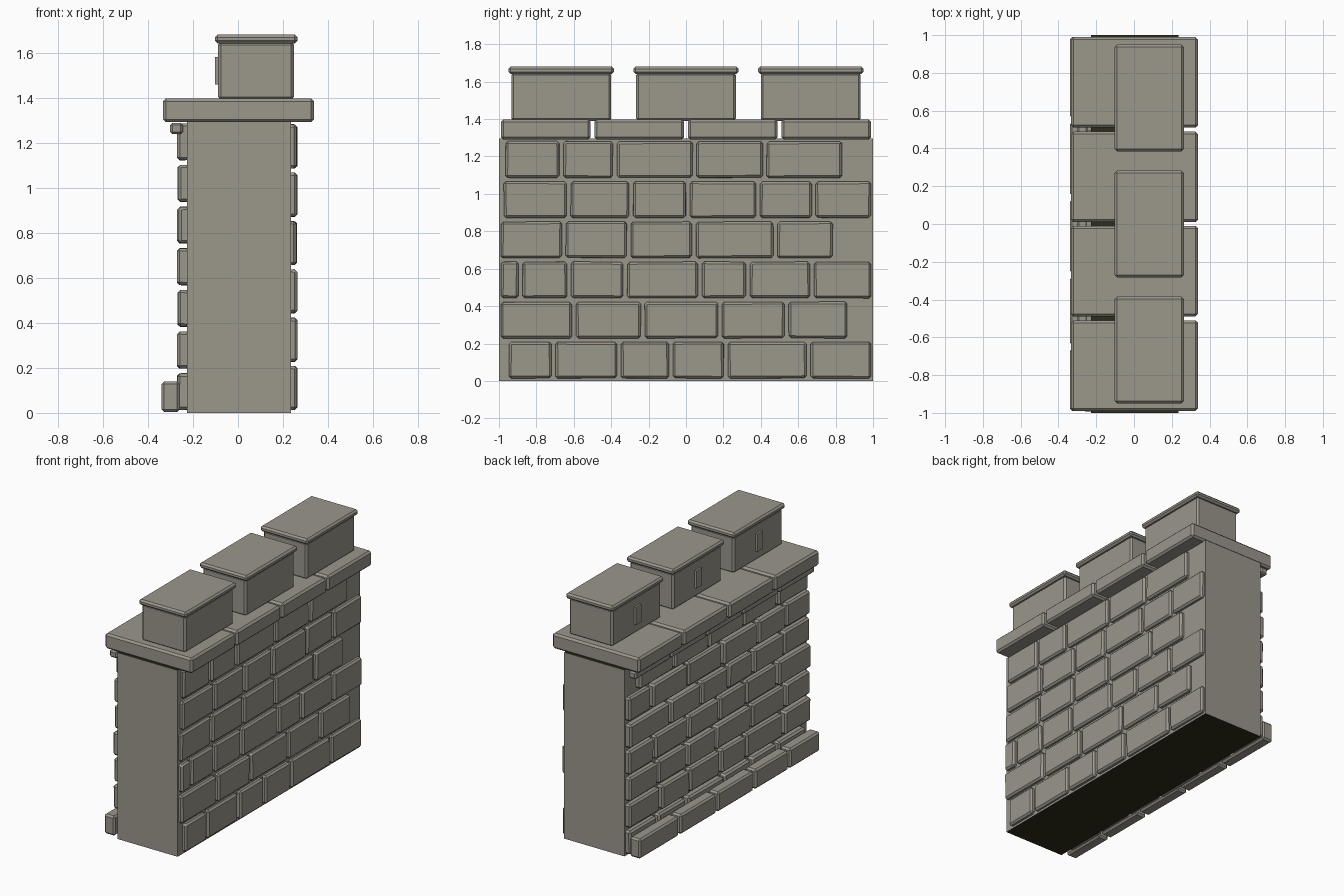
import bpy, bmesh, random

if "Cube" in bpy.data.objects:
    bpy.data.objects.remove(bpy.data.objects["Cube"])

rng = random.Random(7)


def colour(name, rgb):
    m = bpy.data.materials.new(name)
    m.diffuse_color = (*rgb, 1)
    m.use_nodes = True
    m.node_tree.nodes["Principled BSDF"].inputs["Base Color"].default_value = m.diffuse_color
    return m


stone = colour("warm grey stone", (0.325, 0.308, 0.26))
dark = colour("dark olive underside", (0.028, 0.027, 0.009))


def block(name, x, y, z, bevel=0.0, jitter=0.0, segments=1):
    """Box from (min, max) ranges, optionally uneven and chamfered."""
    bm = bmesh.new()
    bmesh.ops.create_cube(bm, size=1)
    for v in bm.verts:
        for i, (lo, hi) in enumerate((x, y, z)):
            v.co[i] = hi if v.co[i] > 0 else lo
        v.co.y += rng.uniform(-jitter, jitter)
        v.co.z += rng.uniform(-jitter, jitter)
    if bevel:
        bmesh.ops.bevel(bm, geom=bm.edges[:], offset=bevel, segments=segments,
                        profile=0.5, affect='EDGES')
    mesh = bpy.data.meshes.new(name)
    bm.to_mesh(mesh)
    bm.free()
    mesh.materials.append(stone)
    ob = bpy.data.objects.new(name, mesh)
    bpy.context.collection.objects.link(ob)
    return ob


# Solid wall core, dark on its hidden top and underside
core = block("wall_core", (-0.227, 0.236), (-1, 1), (0, 1.295))
core.data.materials.append(dark)
for p in core.data.polygons:
    p.material_index = 1 if abs(p.normal.z) > 0.9 else 0

# Right face bricks: each row lists its start, then the joint positions
right_rows = [
    (-0.957, -0.708, -0.358, -0.08, 0.213, 0.655, 1.0),
    (-1.0, -0.598, -0.231, 0.182, 0.537, 0.872),
    (-1.0, -0.885, -0.625, -0.325, 0.075, 0.33, 0.674, 1.0),
    (-1.0, -0.653, -0.305, 0.043, 0.478, 0.795),
    (-0.985, -0.626, -0.294, 0.01, 0.385, 0.683, 1.0),
    (-0.975, -0.667, -0.38, 0.046, 0.42, 0.845),
]
for r, joints in enumerate(right_rows):
    z = 0.014 + r * 0.2145
    for a, b in zip(joints, joints[1:]):
        block("right_brick", (0.215, rng.uniform(0.259, 0.265)),
              (a + 0.011, b - 0.011), (z, z + 0.194), 0.012, 0.002)

# Left face bricks: seven thinner rows of random widths
for r in range(7):
    z = 0.013 + r * 0.185
    y = -0.99 + (0.0 if r % 2 else rng.uniform(0.0, 0.06))
    while y < 0.85:
        end = min(y + rng.uniform(0.25, 0.4), 0.99)
        if 0.99 - end < 0.1:
            end = 0.99
        block("left_brick", (-rng.uniform(0.262, 0.272), -0.21),
              (y, end), (z, z + 0.162), 0.012, 0.002)
        y = end + 0.023

# Plinth stones along the foot of the left face
plinth = (-1.0, -0.65, -0.27, 0.14, 0.55, 1.0)
for a, b in zip(plinth, plinth[1:]):
    block("plinth_stone", (-0.34, -0.258), (a + 0.011, b - 0.011),
          (0.004, 0.14), 0.012)

# Narrow string course under the coping on the left face
for i in range(5):
    a = -0.99 + i * 0.396
    block("string_course", (-0.302, -0.245), (a + 0.008, a + 0.388),
          (1.238, 1.288), 0.01)

# Coping slabs
for i in range(4):
    c = -0.75 + 0.5 * i
    block("coping_slab", (-0.333, 0.338), (c - 0.24, c + 0.24),
          (1.291, 1.397), 0.013)

# Battlements with cap and a raised slit plate on the left side
for c in (-0.667, 0.0, 0.667):
    block("merlon", (-0.088, 0.248), (c - 0.267, c + 0.267), (1.39, 1.648), 0.013)
    block("merlon_cap", (-0.102, 0.264), (c - 0.282, c + 0.282), (1.641, 1.68), 0.012)
    block("merlon_slit", (-0.102, -0.08), (c - 0.03, c + 0.03), (1.458, 1.58))
